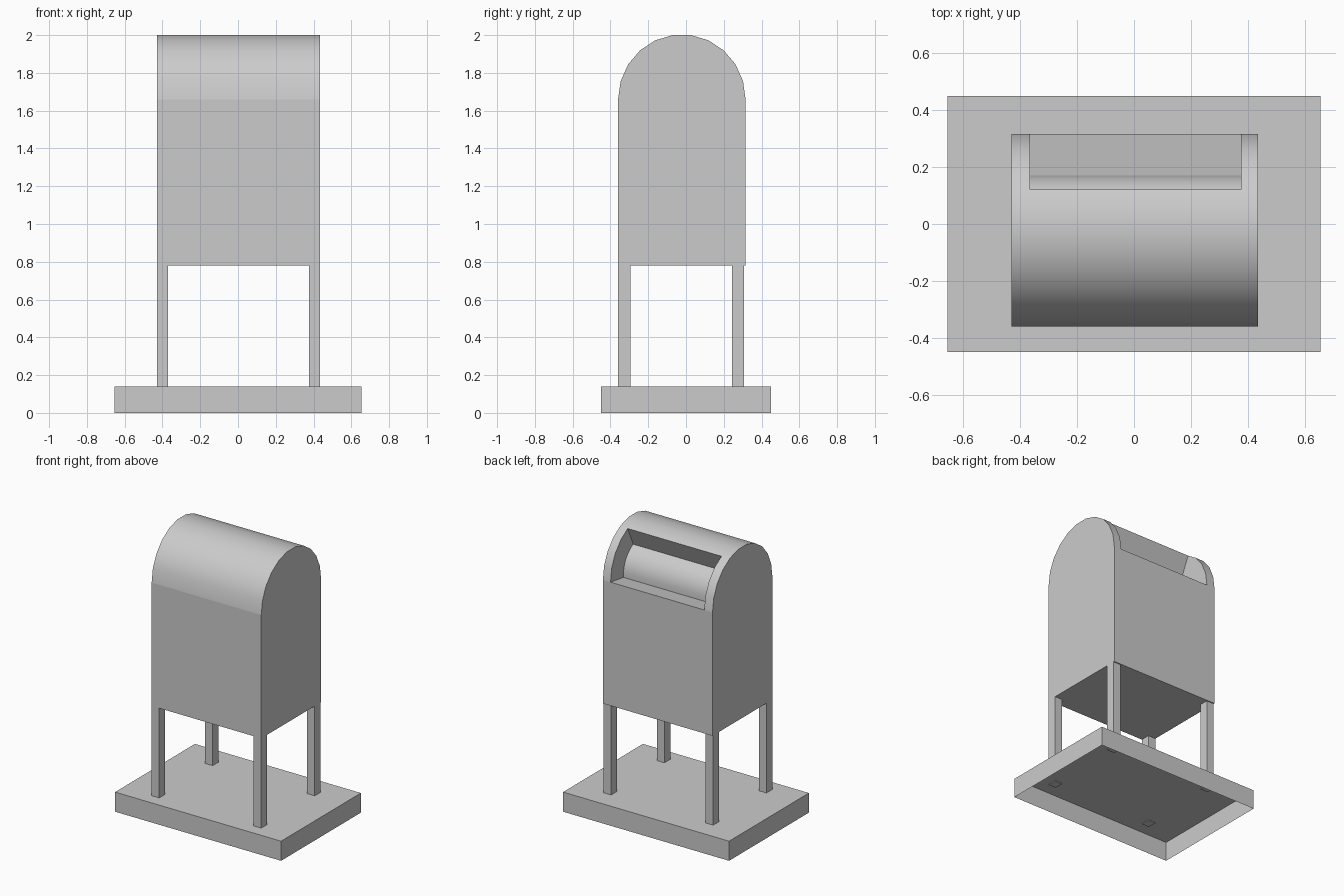
import bpy, bmesh, math

cube = bpy.data.objects.get("Cube")
if cube:
    bpy.data.objects.remove(cube, do_unlink=True)

# Single plain grey
grey = bpy.data.materials.new("plain_grey")
grey.use_nodes = True
GREY = (0.6, 0.6, 0.6, 1)
grey.diffuse_color = GREY
grey.node_tree.nodes["Principled BSDF"].inputs["Base Color"].default_value = GREY


def finish(name, bm):
    bmesh.ops.recalc_face_normals(bm, faces=bm.faces)
    mesh = bpy.data.meshes.new(name)
    bm.to_mesh(mesh)
    bm.free()
    mesh.materials.append(grey)
    ob = bpy.data.objects.new(name, mesh)
    bpy.context.collection.objects.link(ob)
    return ob


def box(name, x, y, z, open_bottom=False):
    bm = bmesh.new()
    bmesh.ops.create_cube(bm, size=1)
    for v in bm.verts:
        v.co = [r[0] if c < 0 else r[1] for c, r in zip(v.co, (x, y, z))]
    if open_bottom:
        low = [f for f in bm.faces if all(v.co.z == z[0] for v in f.verts)]
        bmesh.ops.delete(bm, geom=low, context='FACES_ONLY')
    return finish(name, bm)


def prism(name, profile, x0, x1):
    """Extrude a (y, z) outline along x."""
    bm = bmesh.new()
    face = bm.faces.new([bm.verts.new((x0, y, z)) for y, z in profile])
    out = bmesh.ops.extrude_face_region(bm, geom=[face])
    for v in out["geom"]:
        if isinstance(v, bmesh.types.BMVert):
            v.co.x = x1
    return finish(name, bm)


CY, SPRING, R = -0.022, 1.66, 0.3375


def arc(radius, start, end, n):
    angles = [math.radians(start + (end - start) * i / n) for i in range(n + 1)]
    return [(CY + radius * math.cos(a), SPRING + radius * math.sin(a)) for a in angles]


# Body: arched box
BOTTOM = 0.78
rise = (2.0 - SPRING) / (R * math.cos(math.pi / 22))
arch = [(y, SPRING + (z - SPRING) * rise) for y, z in arc(R, 0, 180, 11)]
body = prism("mailbox_body", [(CY + R, BOTTOM)] + arch + [(CY - R, BOTTOM)], -0.43, 0.435)

# Recessed mail slot in the back of the arch, with a rounded inner drum
slot = [(0.45, 1.68), (0.17, 1.64)] + arc(0.192, 5, 65, 6) + [(0.2, 2.14), (0.45, 2.14)]
cutter = prism("slot_cutter", slot, -0.365, 0.375)
cutter.hide_render = True
mod = body.modifiers.new("slot", 'BOOLEAN')
mod.operation, mod.solver, mod.object = 'DIFFERENCE', 'EXACT', cutter
bpy.ops.object.select_all(action='DESELECT')
bpy.context.view_layer.objects.active = body
body.select_set(True)
bpy.ops.object.modifier_apply(modifier=mod.name)
bpy.data.objects.remove(cutter, do_unlink=True)

# Smooth arch, crisp where it meets the straight sides
bpy.ops.object.shade_smooth_by_angle(angle=math.radians(30))
verts = body.data.vertices
for e in body.data.edges:
    if all(abs(verts[i].co.z - SPRING) < 0.002 for i in e.vertices):
        e.use_edge_sharp = True

# Legs
for side, x in (("right", (-0.43, -0.37)), ("left", (0.375, 0.435))):
    for end, y in (("front", (-0.3595, -0.293)), ("back", (0.243, 0.308))):
        box(f"{end}_{side}_leg", x, y, (0.135, BOTTOM))

# Base slab, hollow underneath
box("base", (-0.655, 0.655), (-0.45, 0.45), (0, 0.14), open_bottom=True)
